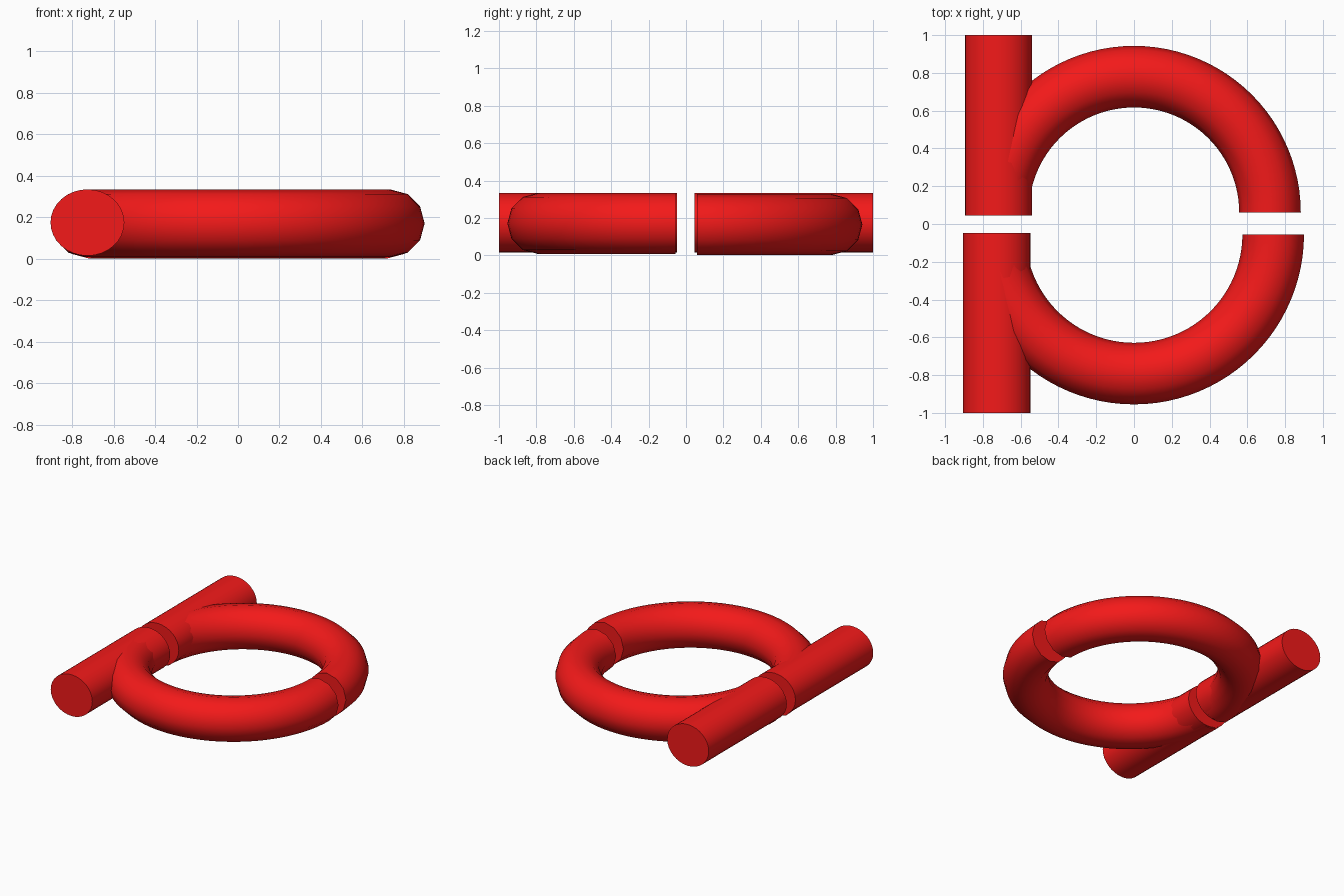
import bpy, bmesh
from math import sin, cos, pi, radians

if "Cube" in bpy.data.objects:
    bpy.data.objects.remove(bpy.data.objects["Cube"])

red = bpy.data.materials.new("red")
red.diffuse_color = (0.9, 0.01, 0.01, 1)
red.use_nodes = True
red.node_tree.nodes["Principled BSDF"].inputs["Base Color"].default_value = red.diffuse_color


def finish(name, bm):
    bmesh.ops.recalc_face_normals(bm, faces=bm.faces)
    mesh = bpy.data.meshes.new(name)
    bm.to_mesh(mesh)
    bm.free()
    ob = bpy.data.objects.new(name, mesh)
    bpy.context.collection.objects.link(ob)
    mesh.materials.append(red)
    bpy.ops.object.select_all(action='DESELECT')
    bpy.context.view_layer.objects.active = ob
    ob.select_set(True)
    bpy.ops.object.shade_smooth_by_angle(angle=radians(40))


def tube(name, sections):
    """Skin a list of closed rings and cap both ends."""
    bm = bmesh.new()
    rings = [[bm.verts.new(p) for p in s] for s in sections]
    n = len(rings[0])
    for a, b in zip(rings, rings[1:]):
        for i in range(n):
            j = (i + 1) % n
            bm.faces.new((a[i], a[j], b[j], b[i]))
    bm.faces.new(rings[0])
    bm.faces.new(rings[-1])
    finish(name, bm)


def half_ring(name, side, gap, R, r, z, segs=48, sides=12):
    sections = []
    for k in range(segs + 1):
        t = pi * k / segs
        sections.append([((R + r * cos(a)) * cos(t),
                          side * (gap + (R + r * cos(a)) * sin(t)),
                          z + r * sin(a))
                         for a in (2 * pi * i / sides for i in range(sides))])
    tube(name, sections)


def bar(name, side, gap, x, rx, rz, z, sides=32):
    angles = [2 * pi * i / sides for i in range(sides)]
    tube(name, [[(x + rx * cos(a), side * y, z + rz * sin(a)) for a in angles]
                for y in (gap, 1.0)])


# Front half: curved handle and straight bar
half_ring("front_half_ring", -1, 0.055, 0.737, 0.163, 0.171)
bar("front_bar", -1, 0.048, -0.726, 0.178, 0.160, 0.175)

# Back half, slightly smaller
half_ring("back_half_ring", 1, 0.06, 0.72, 0.163, 0.165)
bar("back_bar", 1, 0.045, -0.717, 0.178, 0.160, 0.175)
